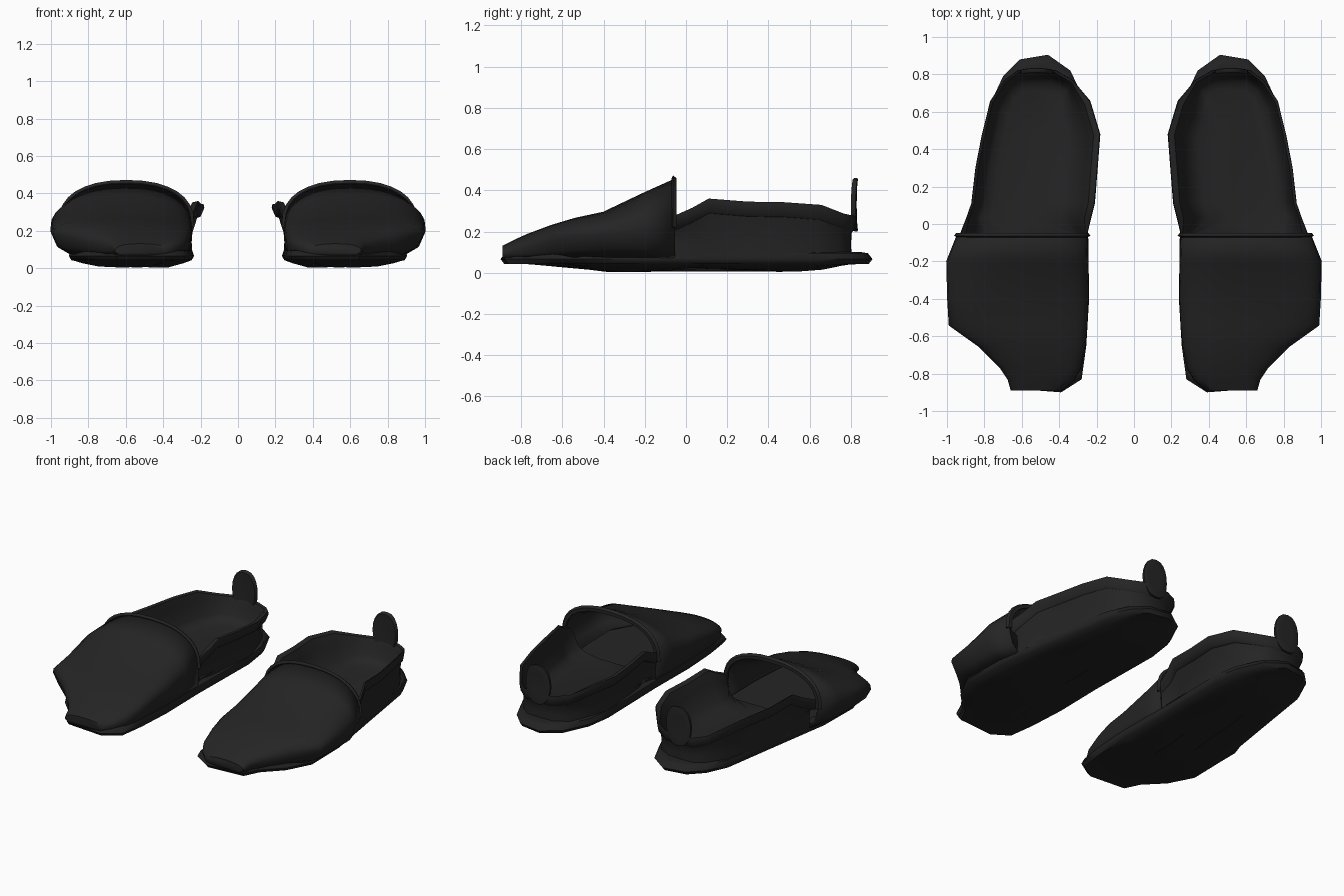
import bpy, bmesh, math
from mathutils import Vector

if "Cube" in bpy.data.objects:
    bpy.data.objects.remove(bpy.data.objects["Cube"])


def material(name, value):
    m = bpy.data.materials.new(name)
    m.diffuse_color = (value, value, value, 1)
    m.use_nodes = True
    m.node_tree.nodes["Principled BSDF"].inputs["Base Color"].default_value = m.diffuse_color
    return m


BLACK = material("black leather", 0.018)
SOLE = material("black rubber", 0.016)


def interp(table, t):
    for (a, va), (b, vb) in zip(table, table[1:]):
        if t <= b:
            return va + (vb - va) * max(0, (t - a) / (b - a))
    return table[-1][1]


def loft(name, rows, mat, closed=False, caps=(), thick=0, angle=50):
    """Skin equal-length rows of points, then mirror to make the pair."""
    bm = bmesh.new()
    vs = [[bm.verts.new(p) for p in r] for r in rows]
    n = len(rows[0])
    for a, b in zip(vs, vs[1:]):
        for i in range(n if closed else n - 1):
            j = (i + 1) % n
            bm.faces.new((a[i], a[j], b[j], b[i]))
    for c in caps:
        bm.faces.new(vs[c])
    bmesh.ops.recalc_face_normals(bm, faces=bm.faces)
    me = bpy.data.meshes.new(name)
    bm.to_mesh(me)
    bm.free()
    ob = bpy.data.objects.new(name, me)
    bpy.context.collection.objects.link(ob)
    me.materials.append(mat)
    bpy.ops.object.select_all(action='DESELECT')
    ob.select_set(True)
    bpy.context.view_layer.objects.active = ob
    bpy.ops.object.shade_smooth_by_angle(angle=math.radians(angle))
    if thick:
        s = ob.modifiers.new("thickness", 'SOLIDIFY')
        s.thickness, s.offset = thick, 0
    ob.modifiers.new("pair", 'MIRROR')
    return ob


# sole: outline rings with a gently waved underside
outline = [(.39, -.9), (.28, -.83), (.255, -.65), (.24, -.4), (.245, -.05), (.24, .2),
           (.235, .48), (.26, .65), (.34, .82), (.46, .905), (.61, .88), (.7, .79),
           (.765, .65), (.82, .3), (.86, .05), (.9, -.2), (.905, -.5), (.82, -.66),
           (.7, -.78), (.65, -.88)]
under = [(-.9, .045), (-.55, .035), (-.38, .003), (-.2, .005), (-.05, .026),
         (.2, .02), (.48, .002), (.65, .012), (.8, .045), (.9, .05)]


def ring(sx, sy, z=None, blend=1):
    pts = []
    for x, y in outline:
        px, py = .55 + (x - .55) * sx, y * sy
        pts.append((px, py, z if z is not None else .045 + (interp(under, py) - .045) * blend))
    return pts


loft("sole", [ring(.88, .94, .1), ring(.97, .975, .095), ring(1, 1, .066),
              ring(.96, .98, .043), ring(.8, .92, None, .5), ring(.56, .84), ring(.25, .5)],
     SOLE, True, (0, -1))

# vamp: y, base inner/outer x, widest inner/outer x, widest z, top z
stations = [(-.885, .4, .63, .385, .655, .09, .128), (-.83, .34, .66, .325, .67, .11, .155),
            (-.77, .3, .69, .29, .71, .12, .182), (-.65, .28, .78, .265, .83, .15, .227),
            (-.54, .275, .86, .255, .985, .18, .26), (-.4, .27, .88, .25, .993, .19, .29),
            (-.2, .27, .88, .25, .998, .2, .385), (-.055, .27, .86, .255, .94, .22, .45)]


def vamp_section(y, bi, bo, wi, wo, zm, zt):
    zl = .085 + .3 * (zm - .085)
    pts = [(bi, y, .07), (.3 * bi + .7 * wi, y, zl)]
    c, h = (wi + wo) / 2, (wo - wi) / 2
    for i in range(17):
        a = math.pi * (1 - i / 16)
        ca = math.cos(a)
        pts.append((c + h * math.copysign(abs(ca) ** .85, ca), y,
                    zm + (zt - zm) * math.sin(a) ** .75))
    return pts + [(.3 * bo + .7 * wo, y, zl), (bo, y, .07)]


sections = [vamp_section(*s) for s in stations]
loft("vamp", sections, BLACK, caps=(0,), thick=.012)

# rolled lip along the throat of the vamp
rows = []
for x, y, z in sections[-1][2:-2]:
    out = Vector((x - .6, 0, z - .2)).normalized()
    rows.append([(x + out.x * u, y + v, z + out.z * u)
                 for u, v in ((-.012, -.008), (.006, -.016), (.022, -.008), (.01, .008), (-.012, .008))])
loft("throat_lip", rows, BLACK, True, (0, -1))

# quarter: open-topped wall running round the heel, leaning out to the collar
plan = [(.25, -.06), (.225, .03), (.205, .11), (.19, .3), (.176, .48), (.23, .66),
        (.325, .77), (.42, .825), (.52, .83), (.62, .825), (.695, .77), (.77, .66),
        (.815, .48), (.85, .3), (.872, .11), (.9, .03), (.937, -.06)]
collar = [(-.06, .275), (.03, .315), (.11, .36), (.3, .345), (.48, .342), (.65, .333), (.8, .275)]


def wall_row(inset, z_of):
    row = []
    for x, y in plan:
        d = Vector((.53 - x, min(y, .45) - y, 0)).normalized()
        if y < 0:
            k = 1.8 if x > .5 else .5
        elif y > .7:
            k = .8
        else:
            k = 2 if x < .4 else .9
        row.append((x + d.x * inset * k, y + d.y * inset * k, z_of(interp(collar, y))))
    return row


loft("quarter", [wall_row(.034, lambda t: .07), wall_row(.036, lambda t: .14),
                 wall_row(.034, lambda t: .19), wall_row(.02, lambda t: t - .065),
                 wall_row(.01, lambda t: t - .012)], BLACK)

# collar trim: slightly raised band along the opening
loft("collar_trim", [wall_row(.02, lambda t: t - .072), wall_row(.012, lambda t: t - .066),
                     wall_row(.002, lambda t: t - .02), wall_row(.004, lambda t: t),
                     wall_row(.02, lambda t: t - .008)], BLACK)

# lining: dished inside that runs from the collar down to the footbed
loft("lining", [wall_row(.02, lambda t: t - .008), wall_row(.036, lambda t: .5 * t + .1),
                wall_row(.055, lambda t: .165), wall_row(.085, lambda t: .135),
                wall_row(.14, lambda t: .12)], BLACK, caps=(-1,), angle=70)

# footbed under the vamp
loft("footbed", [ring(.9, .86, .118), ring(.5, .6, .112)], BLACK, True, (-1,))


# heel tab: upright rounded pull, slightly wrapped round the heel
def tab_ring(y, s):
    pts = []
    for i in range(20):
        a = 2 * math.pi * i / 20
        c, n = math.cos(a), math.sin(a)
        px = .09 * s * math.copysign(abs(c) ** .8, c)
        pts.append((.52 + px, y - 1.2 * px * px, .33 + .13 * s * n))
    return pts


loft("heel_tab", [tab_ring(.812, .55), tab_ring(.809, .94), tab_ring(.818, 1),
                  tab_ring(.832, 1), tab_ring(.834, .93), tab_ring(.829, .55)],
     BLACK, True, (0, -1))
